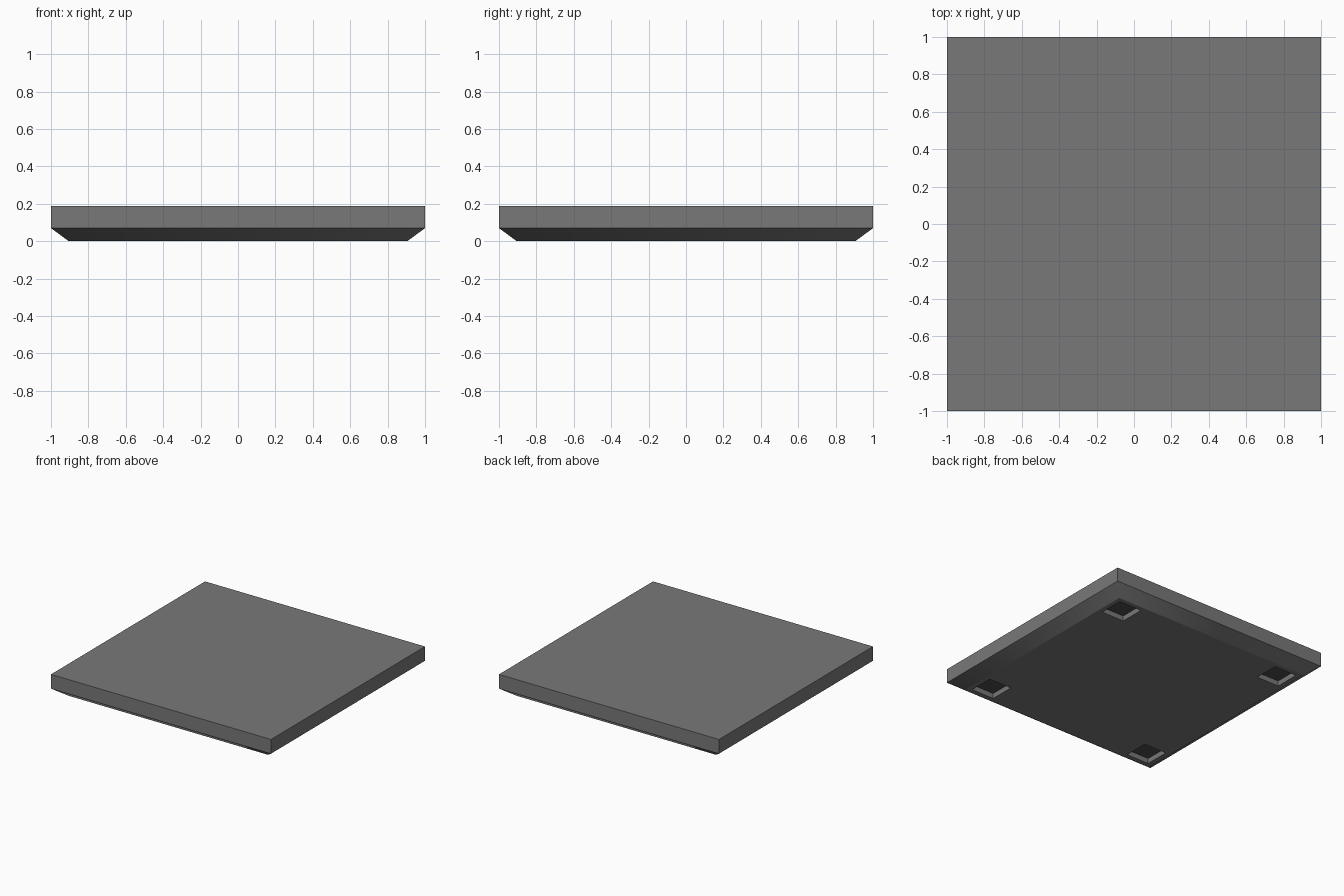
import bpy, bmesh

if "Cube" in bpy.data.objects:
    bpy.data.objects.remove(bpy.data.objects["Cube"])

HEIGHT, BEVEL_Z, BASE_HALF = 0.187, 0.07, 0.905
POCKET_CENTRE, POCKET_HALF = 0.762, 0.103
PAD_Z, POCKET_TOP = 0.043, 0.065


def add_object(name, bm):
    mesh = bpy.data.meshes.new(name)
    bmesh.ops.recalc_face_normals(bm, faces=bm.faces)
    bm.to_mesh(mesh)
    bm.free()
    obj = bpy.data.objects.new(name, mesh)
    bpy.context.collection.objects.link(obj)
    return obj


def paint(obj, name, value):
    mat = bpy.data.materials.new(name)
    mat.diffuse_color = (value, value, value, 1)
    mat.use_nodes = True
    mat.node_tree.nodes["Principled BSDF"].inputs["Base Color"].default_value = mat.diffuse_color
    obj.data.materials.append(mat)


def square_loft(bm, cx, cy, rings):
    """Closed solid through square rings given as (half width, z)."""
    loops = [[bm.verts.new((cx + sx * h, cy + sy * h, z))
              for sx, sy in ((-1, -1), (1, -1), (1, 1), (-1, 1))]
             for h, z in rings]
    for low, high in zip(loops, loops[1:]):
        for i in range(4):
            j = (i + 1) % 4
            bm.faces.new((low[i], low[j], high[j], high[i]))
    bm.faces.new(loops[0][::-1])
    bm.faces.new(loops[-1])


def four_corner_boxes(name, z0, z1):
    bm = bmesh.new()
    for sx in (-1, 1):
        for sy in (-1, 1):
            square_loft(bm, sx * POCKET_CENTRE, sy * POCKET_CENTRE,
                        [(POCKET_HALF, z0), (POCKET_HALF, z1)])
    return add_object(name, bm)


# Slab with a chamfered underside; only the chamfer corners are shaded smooth
bm = bmesh.new()
square_loft(bm, 0, 0, [(BASE_HALF, 0), (1, BEVEL_Z), (1, HEIGHT)])
for face in bm.faces:
    face.smooth = True
for edge in bm.edges:
    a, b = sorted(v.co.z for v in edge.verts)
    edge.smooth = a < 0.01 and b > 0.01
slab = add_object("slab", bm)
paint(slab, "dark_grey", 0.19)

# Square pockets sunk into the underside near each corner
cutter = four_corner_boxes("pocket_cutter", -0.05, POCKET_TOP)
paint(cutter, "pocket_grey", 0.19)
cutter.hide_render = True
cutter.display_type = 'WIRE'
cut = slab.modifiers.new("pockets", 'BOOLEAN')
cut.operation = 'DIFFERENCE'
cut.solver = 'EXACT'
cut.object = cutter

# Near-black pads seated inside the pockets
pads = four_corner_boxes("pocket_pads", PAD_Z, POCKET_TOP)
paint(pads, "pad_black", 0.075)
